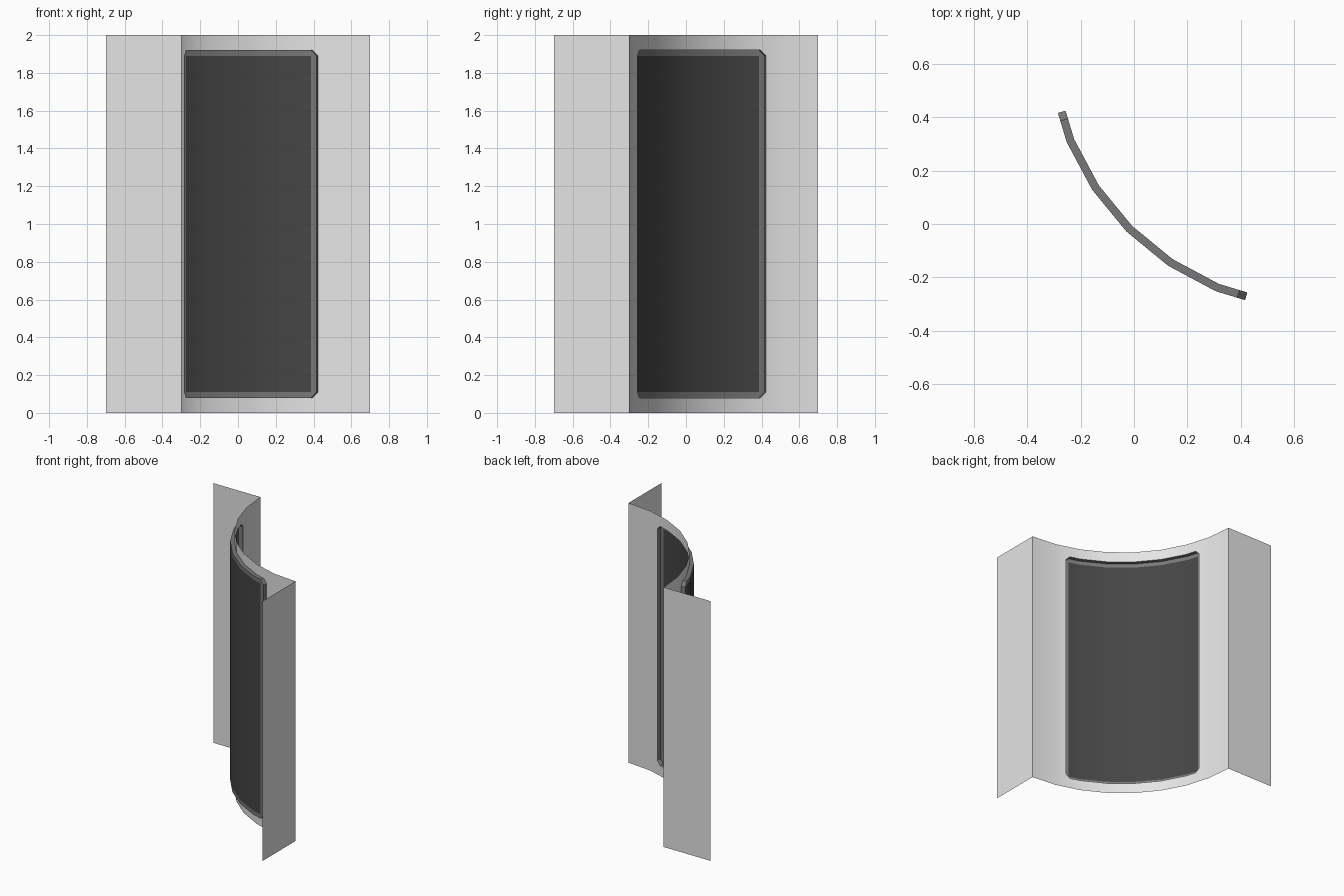
import bpy, bmesh
from math import radians, degrees, cos, sin
from mathutils import Vector

if "Cube" in bpy.data.objects:
    bpy.data.objects.remove(bpy.data.objects["Cube"])

AXIS, STEP, DEPTH = 0.7, 11.25, 0.03
A0, A1, B1, B0 = 16.1, 17.85, 72.15, 73.9      # window: outer and inner side angles
Z0, Z1, Z2, Z3 = 0.08, 0.11, 1.89, 1.92        # window: outer and inner heights
RIBS = [i * STEP for i in range(9)]
COLS = sorted(RIBS + [A0, A1, B1, B0])
ROWS = [0, Z0, Z1, Z2, Z3, 2]


def material(name, value):
    mat = bpy.data.materials.new(name)
    mat.use_nodes = True
    colour = (value, value, value, 1)
    mat.diffuse_color = colour
    mat.node_tree.nodes["Principled BSDF"].inputs["Base Color"].default_value = colour
    return mat


def point(angle, z, out=0.0):
    """Point on the eight-sided quarter arc, pushed outwards by out."""
    half = STEP / 2
    radius = (1 + out) * cos(radians(half)) / cos(radians(angle % STEP - half))
    a = radians(angle)
    return Vector((AXIS - radius * cos(a), AXIS - radius * sin(a), z))


def build(name, polygons, mat):
    bm = bmesh.new()
    for poly in polygons:
        bm.faces.new([bm.verts.new(p) for p in poly])
    bmesh.ops.remove_doubles(bm, verts=bm.verts, dist=0.0002)
    mesh = bpy.data.meshes.new(name)
    bm.to_mesh(mesh)
    bm.free()
    mesh.materials.append(mat)
    obj = bpy.data.objects.new(name, mesh)
    bpy.context.collection.objects.link(obj)
    bpy.ops.object.select_all(action="DESELECT")
    obj.select_set(True)
    bpy.context.view_layer.objects.active = obj
    bpy.ops.object.shade_smooth_by_angle(angle=radians(30))


wall_mat = material("light grey wall", 0.78)
frame_mat = material("mid grey frame", 0.19)
glass_mat = material("dark grey glass", 0.06)

# Sort the cells of the arc into wall, frame and glass
wall, frame, glass = [], [], []
for a, b in zip(COLS, COLS[1:]):
    for low, high in zip(ROWS, ROWS[1:]):
        cell = [(a, low), (b, low), (b, high), (a, high)]
        across = A0 <= a and b <= B0
        upright = Z0 <= low and high <= Z3
        side = a == A0 or b == B0
        end = low == Z0 or high == Z3
        if not (across and upright):
            wall.append([point(*c) for c in cell])
        elif side and end:
            # Chamfered corner: outer triangle is wall, inner one is frame
            k = (0 if low == Z0 else 3) if a == A0 else (1 if low == Z0 else 2)
            wall.append([point(*cell[(k + i) % 4]) for i in (3, 0, 1)])
            frame.append([point(*cell[(k + i) % 4], DEPTH) for i in (1, 2, 3)])
        elif side or end:
            frame.append([point(*c, DEPTH) for c in cell])
        else:
            glass.append([point(*c, DEPTH) for c in cell])

# Rim joining the frame to the hole in the wall
inner = [a for a in COLS if A1 <= a <= B1]
outline = [(a, Z0) for a in inner] + [(B0, Z1), (B0, Z2)]
outline += [(a, Z3) for a in reversed(inner)] + [(A0, Z2), (A0, Z1)]
for p, q in zip(outline, outline[1:] + outline[:1]):
    frame.append([point(*p), point(*q), point(*q, DEPTH), point(*p, DEPTH)])

build("curved_wall", wall, wall_mat)
build("window_frame", frame, frame_mat)
build("window_glass", glass, glass_mat)

# Flat wings at both ends of the arc
for name, p, q in (("right_wing", (-0.7, 0.7), (-0.3, 0.7)),
                   ("left_wing", (0.7, -0.3), (0.7, -0.7))):
    build(name, [[(*p, 0), (*q, 0), (*q, 2), (*p, 2)]], wall_mat)
